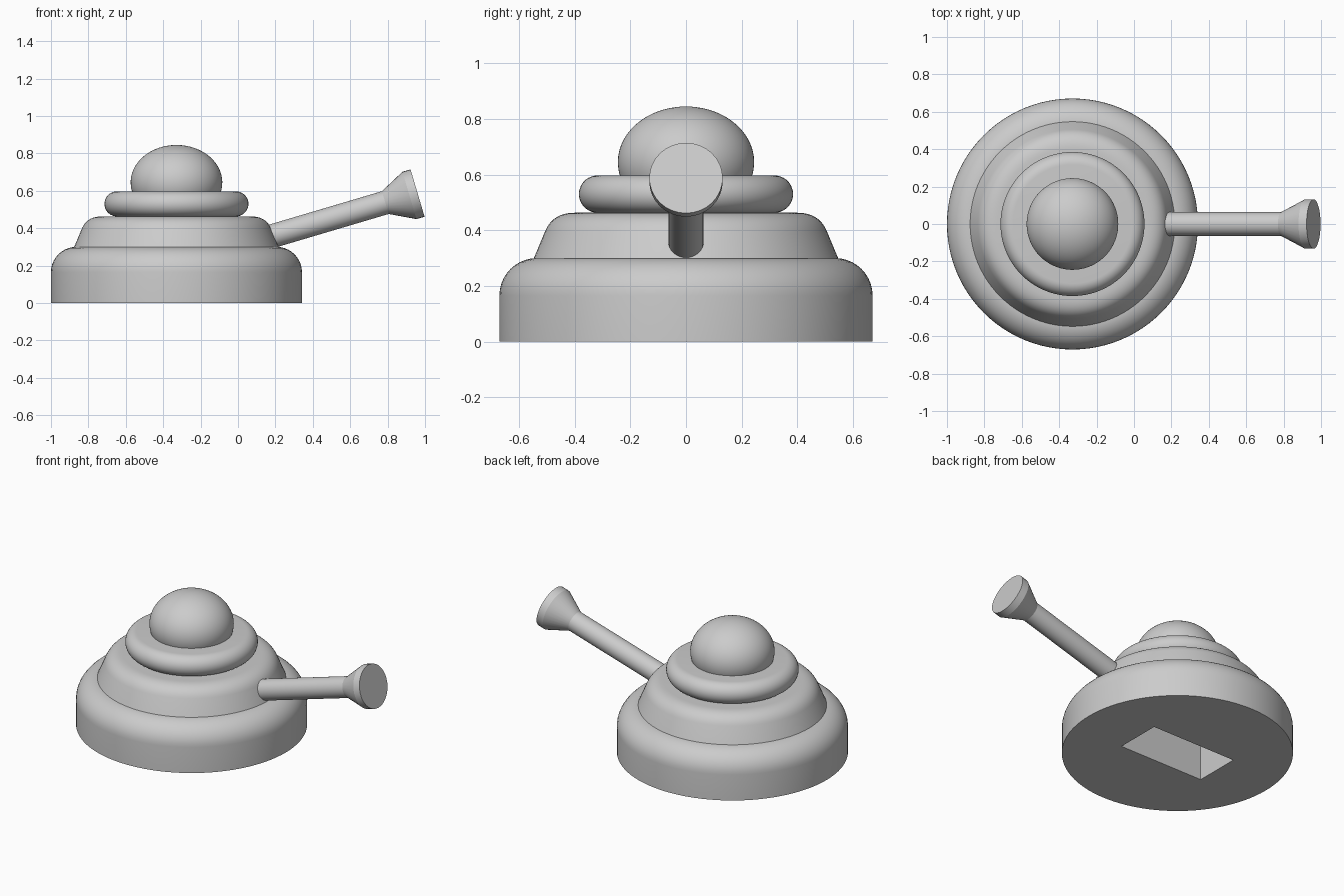
import bpy, bmesh
from math import sin, cos, pi, radians
from mathutils import Matrix, Vector

if "Cube" in bpy.data.objects:
    bpy.data.objects.remove(bpy.data.objects["Cube"])

# One plain grey for everything
grey = bpy.data.materials.new("plain_grey")
grey.use_nodes = True
colour = (0.6, 0.6, 0.6, 1)
grey.diffuse_color = colour
grey.node_tree.nodes["Principled BSDF"].inputs["Base Color"].default_value = colour

CX = -0.329


def arc(cr, cz, rr, rz, a0, a1, n=10):
    """Elliptical arc of (radius, height) points, angles in degrees."""
    angles = [radians(a0 + (a1 - a0) * i / n) for i in range(n + 1)]
    return [(cr + rr * cos(a), cz + rz * sin(a)) for a in angles]


def bezier(p0, p1, p2, n=10):
    p0, p1, p2 = Vector(p0), Vector(p1), Vector(p2)
    ts = [i / n for i in range(n + 1)]
    return [tuple(p0 * (1 - t) ** 2 + p1 * 2 * t * (1 - t) + p2 * t * t) for t in ts]


def lathe(name, profile, matrix, sides=96):
    """Revolve a bottom-to-top profile about its z axis and cap both ends."""
    bm = bmesh.new()
    rings = []
    for r, z in profile:
        rings.append([bm.verts.new((r * cos(2 * pi * i / sides), r * sin(2 * pi * i / sides), z))
                      for i in range(sides)])
    for low, high in zip(rings, rings[1:]):
        for i in range(sides):
            j = (i + 1) % sides
            bm.faces.new((low[i], low[j], high[j], high[i]))
    bm.faces.new(rings[0][::-1])
    bm.faces.new(rings[-1])
    mesh = bpy.data.meshes.new(name)
    bm.to_mesh(mesh)
    bm.free()
    mesh.materials.append(grey)
    ob = bpy.data.objects.new(name, mesh)
    bpy.context.collection.objects.link(ob)
    ob.matrix_world = matrix
    return ob


def smooth(ob):
    bpy.ops.object.select_all(action='DESELECT')
    ob.select_set(True)
    bpy.context.view_layer.objects.active = ob
    bpy.ops.object.shade_smooth_by_angle(angle=radians(25))


centre = Matrix.Translation((CX, 0, 0))

# Stacked round body
base = lathe("base", [(0.671, 0)] + arc(0.536, 0.165, 0.135, 0.135, 0, 90), centre)
lower_tier = lathe("lower_tier",
                   [(0.549, 0.295)] + bezier((0.505, 0.4), (0.477, 0.463), (0.4, 0.463)), centre)
upper_tier = lathe("upper_tier", arc(0.318, 0.53, 0.067, 0.067, -90, 90, 18), centre)
dome = lathe("dome", arc(0, 0.645, 0.245, 0.2, -16, 89, 24), centre)

# Rectangular pocket cut into the underside
bpy.ops.mesh.primitive_cube_add(size=1, location=(CX, 0, 0.09))
cutter = bpy.context.object
cutter.name = "pocket_cutter"
cutter.scale = (0.6, 0.295, 0.38)
cutter.hide_render = True
cut = base.modifiers.new("pocket", 'BOOLEAN')
cut.operation = 'DIFFERENCE'
cut.solver = 'EXACT'
cut.object = cutter
bpy.context.view_layer.objects.active = base
bpy.ops.object.modifier_apply(modifier=cut.name)
bpy.data.objects.remove(cutter)

# Raised barrel with a flared muzzle, its origin at the muzzle centre
aim = Matrix.Translation((0.96, 0, 0.588)) @ Matrix.Rotation(radians(90 - 16.5), 4, 'Y')
barrel = lathe("barrel", [(0.0635, -0.95), (0.0635, -0.17)], aim, 32)
muzzle = lathe("muzzle", [(0.0635, -0.18), (0.132, -0.045), (0.132, 0)], aim, 32)

for part in (base, lower_tier, upper_tier, dome, barrel, muzzle):
    smooth(part)
